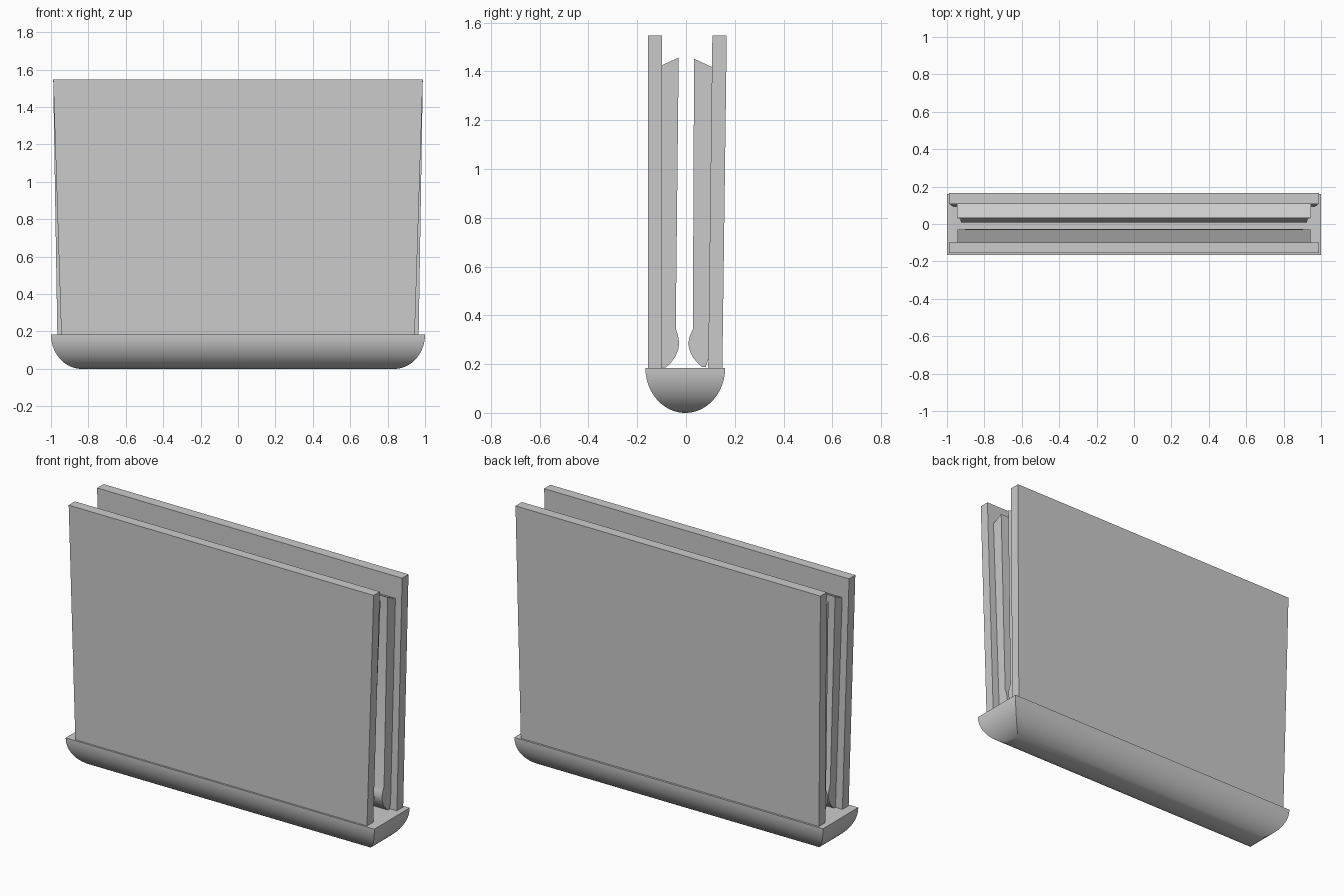
import bpy, bmesh, math

if "Cube" in bpy.data.objects:
    bpy.data.objects.remove(bpy.data.objects["Cube"])


def finish(name, bm, smooth=False):
    bmesh.ops.remove_doubles(bm, verts=bm.verts, dist=1e-5)
    bmesh.ops.recalc_face_normals(bm, faces=bm.faces)
    me = bpy.data.meshes.new(name)
    bm.to_mesh(me)
    bm.free()
    ob = bpy.data.objects.new(name, me)
    bpy.context.collection.objects.link(ob)
    if smooth:
        bpy.ops.object.select_all(action='DESELECT')
        bpy.context.view_layer.objects.active = ob
        ob.select_set(True)
        bpy.ops.object.shade_smooth_by_angle(angle=math.radians(30))
    return ob


def tapered_slab(name, profile, x_bottom, x_top, smooth=False):
    """Side profile (y, z) spanned across x, half width changing with height."""
    bm = bmesh.new()

    def ring(side):
        verts = []
        for y, z in profile:
            t = (z - Z0) / (Z1 - Z0)
            verts.append(bm.verts.new((side * (x_bottom + (x_top - x_bottom) * t), y, z)))
        return verts

    a, b = ring(-1), ring(1)
    bm.faces.new(a)
    bm.faces.new(b[::-1])
    n = len(profile)
    for i in range(n):
        j = (i + 1) % n
        bm.faces.new((a[i], b[i], b[j], a[j]))
    return finish(name, bm, smooth)


Z0, Z1 = 0.185, 1.547

# Base: half-round trough with mitred round ends
bm = bmesh.new()
hw, yc, steps = 0.1635, -0.003, 20
rings = []
for i in range(steps + 1):
    a = math.pi / 2 * i / steps
    w = hw * math.cos(a)
    l = 1.0 - hw + w
    z = Z0 * (1 - math.sin(a))
    rings.append([bm.verts.new((sx * l, yc + sy * w, z))
                  for sx, sy in ((-1, -1), (1, -1), (1, 1), (-1, 1))])
bm.faces.new(rings[0])
for r, s in zip(rings, rings[1:]):
    for k in range(4):
        m = (k + 1) % 4
        bm.faces.new((r[k], r[m], s[m], s[k]))
finish("base", bm, True)

# Outer panels: front upright, back leaning slightly outward
tapered_slab("front_panel", [(-0.156, Z0), (-0.098, Z0), (-0.098, Z1), (-0.156, Z1)],
             0.945, 0.988)
tapered_slab("back_panel", [(0.091, Z0), (0.149, Z0), (0.167, Z1), (0.108, Z1)],
             0.966, 0.988)

# Inner pads with bevelled tops and rounded lips near the base
tapered_slab("front_pad", [
    (-0.098, Z0), (-0.082, 0.187), (-0.062, 0.205), (-0.043, 0.232), (-0.031, 0.262),
    (-0.028, 0.29), (-0.033, 0.318), (-0.042, 0.345), (-0.030, 1.457), (-0.098, 1.426)],
    0.90, 0.948, True)
tapered_slab("back_pad", [
    (0.0915, 0.22), (0.081, 0.187), (0.066, 0.188), (0.047, 0.205), (0.028, 0.228),
    (0.014, 0.258), (0.009, 0.285), (0.015, 0.313), (0.028, 0.343), (0.033, 1.452),
    (0.1065, 1.418)],
    0.924, 0.948, True)
